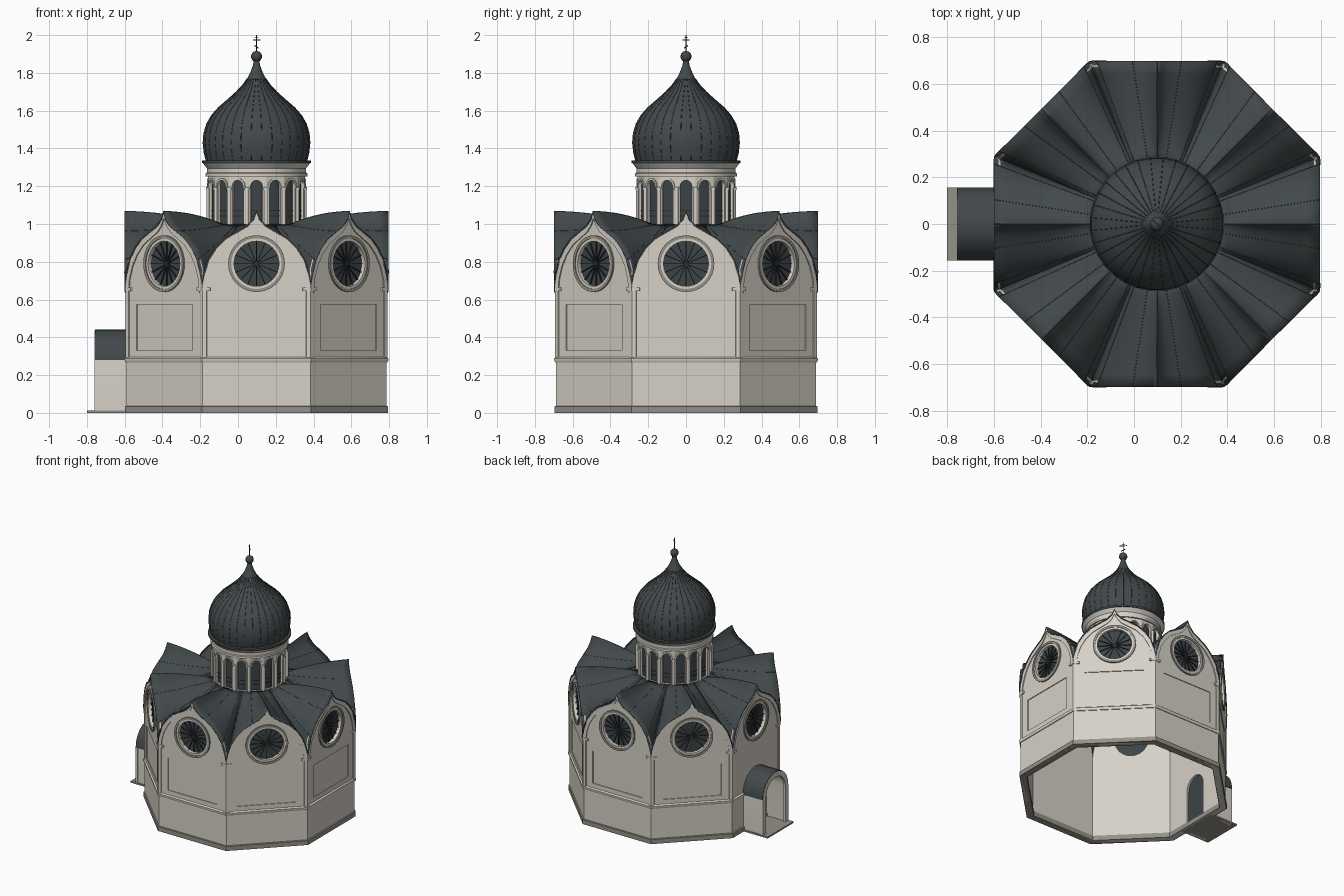
import bpy, bmesh
from math import sin, cos, tan, pi, radians
from mathutils import Matrix, Vector

if "Cube" in bpy.data.objects:
    bpy.data.objects.remove(bpy.data.objects["Cube"])

CX = 0.098            # axis of the octagon
WALL, INNER, EAVE = 0.688, 0.65, 0.698
T8 = tan(pi / 8)


def material(name, rgb, rough=0.8):
    m = bpy.data.materials.new(name)
    m.use_nodes = True
    m.diffuse_color = (*rgb, 1)
    bsdf = m.node_tree.nodes["Principled BSDF"]
    bsdf.inputs["Base Color"].default_value = (*rgb, 1)
    bsdf.inputs["Roughness"].default_value = rough
    return m


STONE = material("pale stone", (0.67, 0.635, 0.57))
GREY = material("grey stone", (0.29, 0.28, 0.24))
SLATE = material("slate roof", (0.055, 0.067, 0.071))
GLASS = material("dark glass", (0.047, 0.058, 0.062))
METAL = material("dark metal", (0.025, 0.03, 0.032))


def finish(bm, name, mat):
    bmesh.ops.remove_doubles(bm, verts=bm.verts, dist=1e-5)
    bmesh.ops.recalc_face_normals(bm, faces=bm.faces)
    mesh = bpy.data.meshes.new(name)
    bm.to_mesh(mesh)
    bm.free()
    mesh.materials.append(mat)
    ob = bpy.data.objects.new(name, mesh)
    bpy.context.collection.objects.link(ob)
    bpy.ops.object.select_all(action="DESELECT")
    bpy.context.view_layer.objects.active = ob
    ob.select_set(True)
    bpy.ops.object.shade_smooth_by_angle(angle=radians(32))
    return ob


def pos(a, u, d, z):
    """Point on a wall facing angle a: u along it, d outward, z up."""
    return Vector((CX + d * cos(a) - u * sin(a), d * sin(a) + u * cos(a), z))


def panel(bm, a, loops, d0, d1, mitre=False):
    """Solid plate from an outline and holes, between depths d0 and d1."""
    m = d1 / d0 if mitre else 1
    fronts, backs = [], []
    for loop in loops:
        f = [bm.verts.new(pos(a, u, d0, z)) for u, z in loop]
        b = [bm.verts.new(pos(a, u * m, d1, z)) for u, z in loop]
        for i in range(len(f)):
            fronts.append(bm.edges.new((f[i - 1], f[i])))
            backs.append(bm.edges.new((b[i - 1], b[i])))
            bm.faces.new((f[i - 1], f[i], b[i], b[i - 1]))
    n = pos(a, 0, 1, 0) - pos(a, 0, 0, 0)
    for edges in (fronts, backs):
        bmesh.ops.triangle_fill(bm, use_beauty=True, edges=edges, normal=n)


def panels(name, mat, loops, d0, d1, n=8, mitre=False, sides=None):
    bm = bmesh.new()
    for k in (range(n) if sides is None else sides):
        panel(bm, 2 * pi * k / n, loops, d0, d1, mitre)
    return finish(bm, name, mat)


def lathe(name, mat, profile, n=32, closed=False):
    """Turned form; with 8 sides the radii are apothems."""
    bm = bmesh.new()
    s = 1 / cos(pi / n) if n == 8 else 1
    rings = [[bm.verts.new(pos(2 * pi * (k + 0.5) / n, 0, r * s, z))
              for k in range(n)] for r, z in profile]
    for j in range(0 if closed else 1, len(rings)):
        for k in range(n):
            bm.faces.new((rings[j - 1][k - 1], rings[j - 1][k], rings[j][k], rings[j][k - 1]))
    return finish(bm, name, mat)


def seams(name, mat, paths):
    """Thin standing seams along paths."""
    curve = bpy.data.curves.new(name, "CURVE")
    curve.dimensions = "3D"
    curve.bevel_depth = 0.0016
    curve.bevel_resolution = 0
    for path in paths:
        spline = curve.splines.new("POLY")
        spline.points.add(len(path) - 1)
        for p, co in zip(spline.points, path):
            p.co = (*co, 1)
    curve.materials.append(mat)
    bpy.context.collection.objects.link(bpy.data.objects.new(name, curve))


def rect(u0, u1, z0, z1):
    return [(u0, z0), (u1, z0), (u1, z1), (u0, z1)]


def circle(r, z, n=32):
    return [(r * cos(2 * pi * i / n), z + r * sin(2 * pi * i / n)) for i in range(n)]


def arch(w, z0, zc, n=12):
    """Round-headed opening of half width w."""
    return [(w, z0)] + [(w * cos(pi * i / n), zc + w * sin(pi * i / n))
                        for i in range(n + 1)] + [(-w, z0)]


def band(outer, inner):
    return outer + inner[::-1]


# Ogee gable outline, right springing to left springing
HALF = [(1, 0.672), (0.97, 0.745), (0.89, 0.812), (0.76, 0.872), (0.58, 0.925),
        (0.36, 0.963), (0.18, 0.993), (0.07, 1.027), (0, 1.067)]
OGEE = HALF + [(-u, z) for u, z in HALF[-2::-1]]


def gable(d, shrink=1.0, drop=0.0):
    return [(u * d * T8 * shrink, z - drop) for u, z in OGEE]


# Gabled walls with round windows, recessed panels and a west doorway
h = WALL * T8
WIN = 0.79
outline = [(-h, 0), (h, 0)] + gable(WALL, 1, 0.008)
recess = rect(-0.21, 0.21, 0.33, 0.575)
doorway = arch(0.092, 0.012, 0.285)
others = [0, 1, 2, 3, 5, 6, 7]
panels("walls", STONE, [outline, circle(0.122, WIN), recess], WALL, INNER, mitre=True, sides=others)
panels("west_wall", STONE, [outline, circle(0.122, WIN), doorway], WALL, INNER, mitre=True, sides=[4])
panels("recessed_panels", STONE, [recess], WALL - 0.006, INNER, sides=others)
panels("door", GLASS, [doorway], 0.675, 0.668, sides=[4])

# Wall mouldings
lathe("plinth", GREY, [(0.645, 0), (0.696, 0), (0.696, 0.034), (0.688, 0.037), (0.645, 0.037)], 8, True)
lathe("string_course", STONE, [(0.67, 0.268), (0.693, 0.268), (0.698, 0.277),
                               (0.698, 0.288), (0.688, 0.296), (0.67, 0.296)], 8, True)
panels("gable_trim", STONE, [band(gable(0.695, 0.995, 0.006), gable(0.695, 0.92, 0.036))], 0.695, 0.67)
for s in (-1, 1):
    side = "left" if s > 0 else "right"
    e = 0.693 * T8
    panels("pilasters_" + side, STONE, [rect(s * (e - 0.022), s * e, 0.29, 0.65)], 0.693, 0.675, mitre=True)
    e = 0.697 * T8
    panels("imposts_" + side, STONE, [rect(s * (e - 0.042), s * e, 0.645, 0.663)], 0.697, 0.675, mitre=True)

# Round windows
panels("window_surrounds", GREY, [circle(0.15, WIN), circle(0.134, WIN)], 0.698, 0.68)
panels("window_inner_rings", STONE, [circle(0.136, WIN), circle(0.119, WIN)], 0.693, 0.66)
panels("round_windows", GLASS, [circle(0.123, WIN)], 0.668, 0.66)
bm = bmesh.new()
for k in range(8):
    for j in range(8):
        c, s = cos(pi * j / 8), sin(pi * j / 8)
        bar = [(u * c - v * s, WIN + u * s + v * c) for u, v in rect(-0.12, 0.12, -0.002, 0.002)]
        panel(bm, k * pi / 4, [bar], 0.676, 0.666)
    panel(bm, k * pi / 4, [circle(0.012, WIN, 12)], 0.678, 0.666)
finish(bm, "window_spokes", METAL)

# Roof lofted from the eight gables up to the drum; ridges stay high, then dip
bm = bmesh.new()
STEPS = 8
roof_lines = []
for k in range(8):
    a = k * pi / 4
    grid = []
    for u, z in OGEE:
        outer = pos(a, u * EAVE * T8, EAVE, z)
        inner = pos(a + u * pi / 8, 0, 0.255, 1.0)
        line = []
        for i in range(STEPS + 1):
            p = outer.lerp(inner, i / STEPS)
            p.z = z + (1.0 - z) * (i / STEPS) ** (2 - abs(u))
            line.append(p)
        grid.append([bm.verts.new(p) for p in line])
        roof_lines.append(line)
    for p, q in zip(grid, grid[1:]):
        for i in range(STEPS):
            bm.faces.new((p[i], p[i + 1], q[i + 1], q[i]))
roof = finish(bm, "folded_roof", SLATE)
thick = roof.modifiers.new("thickness", "SOLIDIFY")
thick.thickness = 0.008
thick.offset = -1
seams("roof_seams", SLATE, [line for i, line in enumerate(roof_lines) if i % len(OGEE) % 3 == 2])

# Drum with sixteen arched windows
DR = 0.257
hd = DR * tan(pi / 16)
panels("drum_arcade", STONE, [rect(-hd, hd, 0.98, 1.29), arch(0.031, 1.0, 1.2)], DR, 0.24, 16, True)
panels("drum_arch_trim", STONE, [band(arch(0.042, 1.19, 1.2), arch(0.031, 1.19, 1.2))], 0.263, 0.25, 16)
lathe("drum_windows", GLASS, [(0.244, 0.98), (0.244, 1.27)], 32)
for i, z in enumerate((1.04, 1.07)):
    lathe("drum_window_bar_%d" % (i + 1), METAL,
          [(0.238, z), (0.247, z), (0.247, z + 0.005), (0.238, z + 0.005)], 32, True)
bm = bmesh.new()
for k in range(16):
    a = (k + 0.5) * pi / 8
    for r, z0, z1 in ((0.011, 0.99, 1.18), (0.014, 1.18, 1.195)):
        bmesh.ops.create_cone(bm, cap_ends=True, segments=12, radius1=r, radius2=r, depth=z1 - z0,
                              matrix=Matrix.Translation(pos(a, 0, 0.259, (z0 + z1) / 2)))
finish(bm, "drum_columns", STONE)
lathe("drum_cornice", STONE, [(0.24, 1.252), (0.27, 1.252), (0.27, 1.268), (0.263, 1.272),
                              (0.263, 1.295), (0.275, 1.31), (0.284, 1.322), (0.24, 1.326)], 48, True)

# Onion dome with seams, ball and cross
lathe("dome_eave", SLATE, [(0.24, 1.322), (0.288, 1.322), (0.288, 1.336), (0.24, 1.338)], 48, True)
ONION = [(0.268, 1.333), (0.279, 1.375), (0.285, 1.43), (0.281, 1.48), (0.266, 1.53),
         (0.24, 1.575), (0.203, 1.617), (0.155, 1.658), (0.108, 1.7), (0.075, 1.735),
         (0.05, 1.77), (0.032, 1.805), (0.019, 1.84), (0.012, 1.88)]
lathe("onion_dome", SLATE, ONION, 32)
seams("dome_seams", SLATE, [[pos((k + 0.5) * pi / 16, 0, r, z) for r, z in ONION[:-3]] for k in range(32)])
bm = bmesh.new()
bmesh.ops.create_uvsphere(bm, u_segments=20, v_segments=12, radius=0.029,
                          matrix=Matrix.Translation((CX, 0, 1.887)))
finish(bm, "finial_ball", SLATE)
bm = bmesh.new()
turn = Matrix.Rotation(-pi / 4, 4, "Z")
for w, hgt, z, tilt in ((0.005, 0.095, 1.953, 0), (0.052, 0.005, 1.973, 0),
                        (0.024, 0.004, 1.986, 0), (0.03, 0.005, 1.938, 0.45)):
    bmesh.ops.create_cube(bm, size=1, matrix=Matrix.Translation((CX, 0, z)) @ turn
                          @ Matrix.Rotation(tilt, 4, "Y") @ Matrix.Diagonal((w, 0.004, hgt, 1)))
finish(bm, "cross", METAL)

# Vaulted west porch
panels("porch_walls", STONE, [band(arch(0.149, 0, 0.285), arch(0.128, 0, 0.285))], 0.85, 0.68, sides=[4])
panels("porch_front_arch", STONE, [band(arch(0.152, 0, 0.285), arch(0.116, 0, 0.285))],
       0.857, 0.84, sides=[4])
panels("porch_roof", SLATE, [band(arch(0.156, 0.28, 0.285), arch(0.147, 0.28, 0.285))],
       0.854, 0.68, sides=[4])
panels("porch_floor", GREY, [rect(-0.156, 0.156, 0, 0.012)], 0.898, 0.66, sides=[4])
